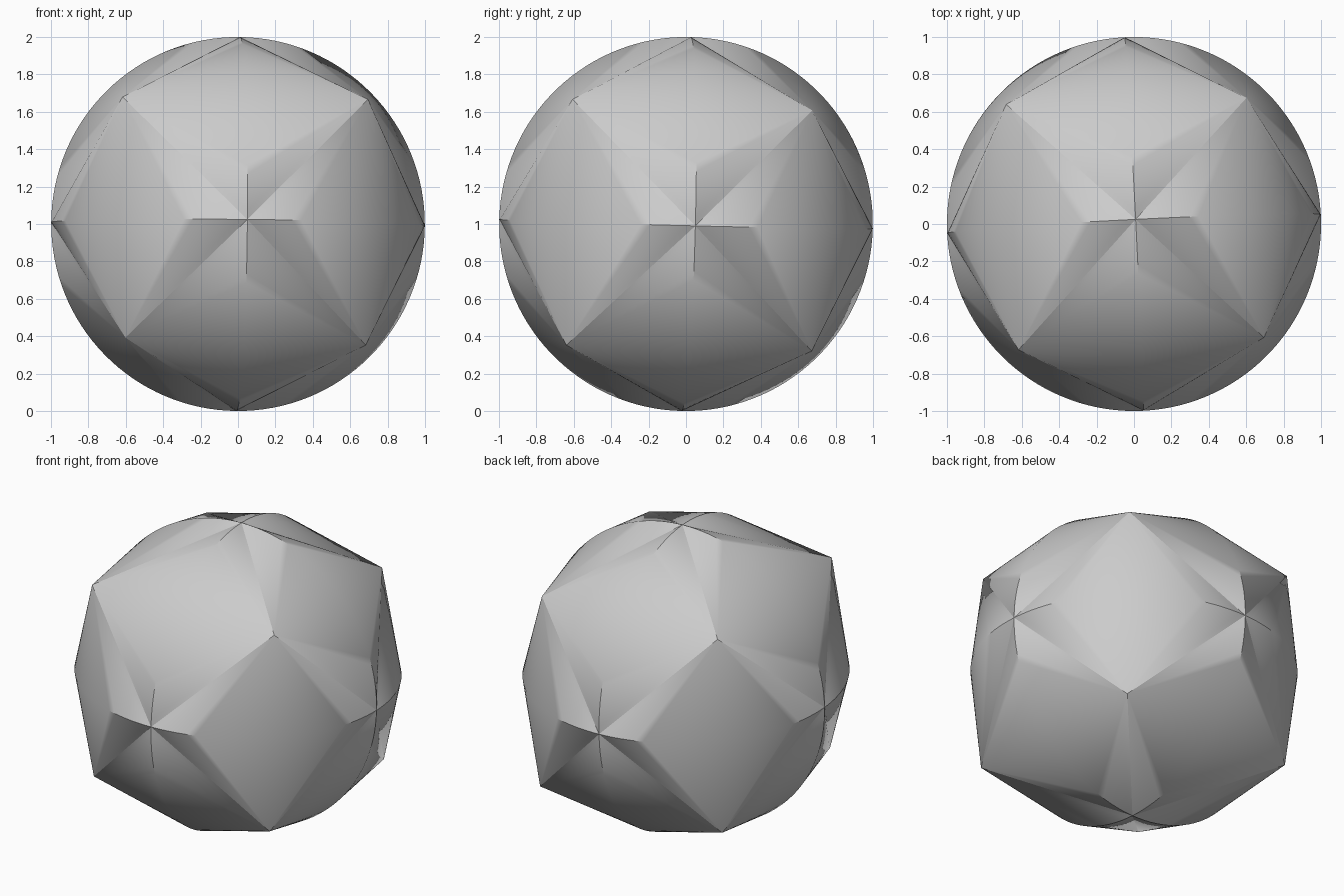
import bpy, bmesh, math
from itertools import product
from mathutils import Matrix, Vector

cube = bpy.data.objects.get("Cube")
if cube:
    bpy.data.objects.remove(cube, do_unlink=True)

SEGMENTS = 32        # per quarter circle
CORNER = 0.657       # cone tips, along each axis
SHORT_CORNER = 0.629  # the two tips on the (1, 1, 1) diagonal

grey = bpy.data.materials.new("mid_grey")
grey.use_nodes = True
colour = (0.6, 0.6, 0.6, 1)
grey.diffuse_color = colour
grey.node_tree.nodes["Principled BSDF"].inputs["Base Color"].default_value = colour

bm = bmesh.new()

# In each octant, fan from the tip to the quarter arcs of three crossed circles
for signs in product((1, -1), repeat=3):
    reach = SHORT_CORNER if abs(sum(signs)) == 3 else CORNER
    tip = Vector(signs) * reach
    for a in range(3):
        b = (a + 1) % 3
        arc = []
        for i in range(SEGMENTS + 1):
            t = math.pi / 2 * i / SEGMENTS
            p = Vector((0, 0, 0))
            p[a] = signs[a] * math.cos(t)
            p[b] = signs[b] * math.sin(t)
            arc.append(p)
        for p, q in zip(arc, arc[1:]):
            bm.faces.new([bm.verts.new(v) for v in (tip, p, q)])

bmesh.ops.remove_doubles(bm, verts=bm.verts, dist=0.0005)
bmesh.ops.recalc_face_normals(bm, faces=bm.faces)

# Slight tilt, then stand on the ground
x_axis = Vector((1, 0.05, -0.01)).normalized()
z_axis = Vector((0.01, 0.025, 1))
z_axis = (z_axis - x_axis * z_axis.dot(x_axis)).normalized()
y_axis = z_axis.cross(x_axis)
tilt = Matrix((x_axis, y_axis, z_axis)).transposed().to_4x4()
bm.transform(Matrix.Translation((0, 0, 1)) @ tilt)

mesh = bpy.data.meshes.new("crossed_circle_solid")
bm.to_mesh(mesh)
bm.free()
mesh.materials.append(grey)
solid = bpy.data.objects.new("crossed_circle_solid", mesh)
bpy.context.collection.objects.link(solid)

bpy.ops.object.select_all(action='DESELECT')
solid.select_set(True)
bpy.context.view_layer.objects.active = solid
bpy.ops.object.shade_smooth_by_angle(angle=math.radians(30))
